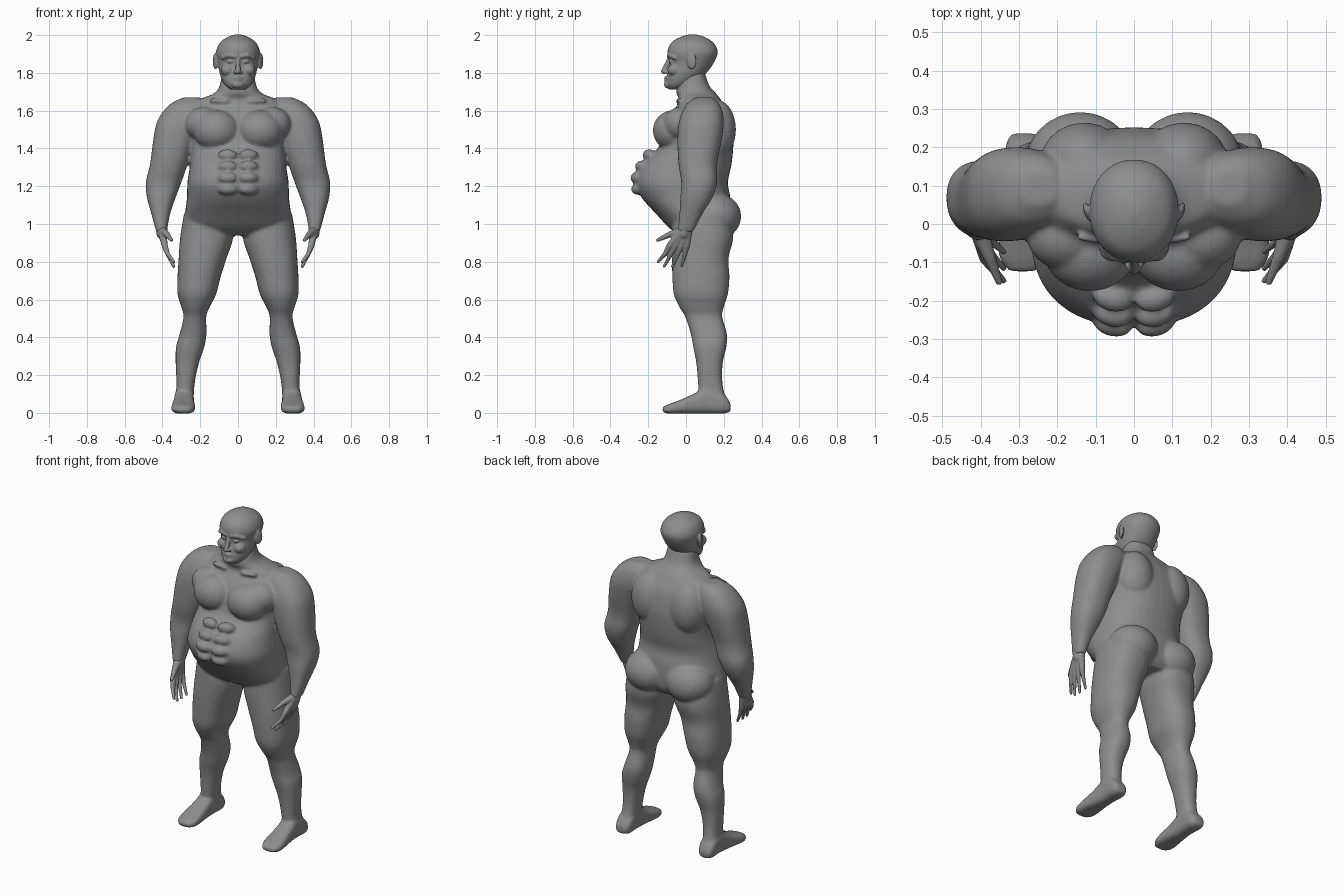
import bpy
import bmesh
import math
from mathutils import Matrix, Vector

cube = bpy.data.objects.get("Cube")
if cube:
    bpy.data.objects.remove(cube, do_unlink=True)

grey = bpy.data.materials.new("plain_grey")
grey.use_nodes = True
colour = (0.27, 0.27, 0.27, 1.0)
grey.diffuse_color = colour
grey.node_tree.nodes["Principled BSDF"].inputs["Base Color"].default_value = colour


def spline(a, b, c, d, t):
    """Smooth interpolation between b and c."""
    return [q + 0.5 * t * (r - p + t * (2 * p - 5 * q + 4 * r - s + t * (3 * (q - r) + s - p)))
            for p, q, r, s in zip(a, b, c, d)]


def loft(bm, sections, axis="z", side=1, power=0.85, sides=40, steps=5):
    """Rounded sections (position, x low, x high, other low, other high) along an axis."""
    dense = []
    last = len(sections) - 1
    for i in range(last):
        around = [sections[min(max(k, 0), last)] for k in range(i - 1, i + 3)]
        dense += [spline(*around, k / steps) for k in range(steps)]
    dense.append(sections[last])
    rings = []
    for pos, x_low, x_high, low, high in dense:
        ring = []
        for k in range(sides):
            angle = math.tau * k / sides
            c, s = math.cos(angle), math.sin(angle)
            c = math.copysign(abs(c) ** power, c)
            s = math.copysign(abs(s) ** power, s)
            x = side * ((x_low + x_high) / 2 + c * (x_high - x_low) / 2)
            v = (low + high) / 2 + s * (high - low) / 2
            ring.append(bm.verts.new((x, v, pos) if axis == "z" else (x, pos, v)))
        rings.append(ring)
    for lower, upper in zip(rings, rings[1:]):
        for k in range(sides):
            n = (k + 1) % sides
            bm.faces.new((lower[k], lower[n], upper[n], upper[k]))
    bm.faces.new(rings[0])
    bm.faces.new(rings[-1])


def ball(bm, place, size, side=1, tilt=0.0):
    x, y, z = place
    matrix = (Matrix.Translation((side * x, y, z)) @ Matrix.Rotation(side * tilt, 4, "Z")
              @ Matrix.Diagonal((*size, 1)))
    bmesh.ops.create_icosphere(bm, subdivisions=3, radius=1, matrix=matrix)


def chain(bm, points, side=1, steps=8):
    """Overlapping balls along a path of (x, y, z, radius)."""
    for a, b in zip(points, points[1:]):
        for k in range(steps + 1):
            x, y, z, r = Vector(a).lerp(Vector(b), k / steps)
            matrix = Matrix.Translation((side * x, y, z))
            bmesh.ops.create_icosphere(bm, subdivisions=2, radius=r, matrix=matrix)


def sculpt(name, bm, voxel, passes):
    """Fuse the overlapping forms into one smooth skin."""
    bmesh.ops.recalc_face_normals(bm, faces=bm.faces)
    mesh = bpy.data.meshes.new(name)
    bm.to_mesh(mesh)
    bm.free()
    mesh.materials.append(grey)
    obj = bpy.data.objects.new(name, mesh)
    bpy.context.collection.objects.link(obj)
    fuse = obj.modifiers.new("fuse", "REMESH")
    fuse.mode = "VOXEL"
    fuse.voxel_size = voxel
    fuse.use_smooth_shade = True
    soften = obj.modifiers.new("soften", "SMOOTH")
    soften.factor = 0.5
    soften.iterations = passes
    return obj


# Torso and neck
body = bmesh.new()
loft(body, [(z, -w, w, front, back) for z, w, front, back in (
    (1.8, .085, -.03, .1), (1.73, .098, -.05, .125), (1.69, .13, -.05, .16),
    (1.65, .22, -.035, .19), (1.58, .27, -.08, .23), (1.48, .265, -.12, .25),
    (1.4, .25, -.15, .25), (1.31, .255, -.235, .24), (1.22, .268, -.268, .222),
    (1.14, .27, -.235, .235), (1.05, .28, -.155, .24), (.98, .27, -.09, .23),
    (.94, .2, -.03, .2))])

for side in (1, -1):
    # Chest, collar bones, back and buttocks
    ball(body, (.115, -.068, 1.495), (.122, .108, .108), side)
    ball(body, (.18, -.03, 1.53), (.1, .09, .09), side)
    chain(body, [(.06, -.045, 1.65, .012), (.14, -.035, 1.655, .012)], side)
    ball(body, (.13, .16, 1.5), (.115, .105, .16), side)
    ball(body, (.14, .155, 1.04), (.145, .138, .125), side)
    # Stomach muscles
    for z, y in ((1.365, -.195), (1.305, -.235), (1.245, -.26), (1.185, -.255)):
        ball(body, (.056, y, z), (.053, .034, .031), side, tilt=.25)
    # Arm from shoulder to wrist
    loft(body, [(1.67, .2, .29, .05, .14), (1.63, .17, .365, 0, .18),
                (1.55, .18, .425, -.035, .2), (1.45, .22, .448, -.045, .19),
                (1.32, .265, .465, -.04, .165), (1.22, .3, .488, -.025, .165),
                (1.14, .33, .482, -.03, .14), (1.05, .36, .458, -.035, .085),
                (.96, .376, .434, -.045, .04)], side=side)
    # Leg from hip to ankle
    loft(body, [(1.06, .04, .285, -.07, .23), (.93, .026, .306, -.075, .25),
                (.82, .06, .314, -.075, .225), (.72, .092, .32, -.072, .23),
                (.63, .115, .32, -.065, .222), (.56, .15, .3, -.035, .2),
                (.51, .168, .288, -.005, .192), (.42, .167, .308, .025, .216),
                (.35, .178, .328, .038, .214), (.26, .208, .33, .055, .194),
                (.15, .23, .326, .064, .194), (.04, .236, .335, .07, .22)], side=side)
    # Foot
    loft(body, [(.236, .255, .32, .008, .05), (.2, .235, .335, -.004, .1),
                (.12, .234, .335, -.004, .14), (.04, .232, .342, -.004, .1),
                (-.04, .226, .352, -.004, .065), (-.09, .232, .35, -.004, .047),
                (-.124, .255, .325, .004, .032)], axis="y", side=side, power=.7)
sculpt("body", body, .008, 9)

# Head
head = bmesh.new()
loft(head, [(z, -w, w, front, back) for z, w, front, back in (
    (1.712, .04, -.09, -.01), (1.74, .072, -.104, .04), (1.79, .095, -.1, .1),
    (1.85, .106, -.088, .145), (1.91, .116, -.098, .168), (1.96, .096, -.078, .145),
    (1.99, .053, -.03, .098), (2.004, .012, .02, .05))], power=.95)
chain(head, [(0, -.09, 1.872, .011), (0, -.118, 1.808, .015)])
ball(head, (0, -.096, 1.738), (.032, .021, .02))
for side in (1, -1):
    # Brow, cheek, eye, nostril, lips and ear
    chain(head, [(.014, -.09, 1.888, .013), (.05, -.085, 1.893, .013),
                 (.082, -.058, 1.88, .012)], side)
    ball(head, (.055, -.062, 1.815), (.036, .036, .032), side)
    ball(head, (.041, -.077, 1.86), (.017, .016, .011), side)
    ball(head, (.014, -.106, 1.804), (.011, .013, .009), side)
    for z, reach in ((1.775, .029), (1.762, .025)):
        chain(head, [(0, -.108, z, .008), (reach, -.096, z - .002, .005)], side)
    ball(head, (.119, .03, 1.862), (.011, .027, .044), side, tilt=-.4)
sculpt("head", head, .0045, 3)

# Hands with four fingers and a thumb
for name, side in (("left_hand", 1), ("right_hand", -1)):
    hand = bmesh.new()
    chain(hand, [(.406, 0, 1.0, .034), (.402, -.01, .95, .031)], side)
    tips = ((-.148, .8), (-.115, .776), (-.072, .774), (-.022, .778))
    for i, (tip, height) in enumerate(tips):
        y = -.088 + .031 * i
        wrist = (.402, -.025 + .012 * i, .96, .024)
        knuckle = (.388, y, .885, .017)
        joint = (.372, y * .6 + tip * .4, .84, .0125)
        chain(hand, [wrist, knuckle, joint, (.34, tip, height, .0085)], side)
    chain(hand, [(.398, -.03, .96, .024), (.377, -.085, .945, .017),
                 (.352, -.15, .915, .01)], side)
    sculpt(name, hand, .0045, 3)
